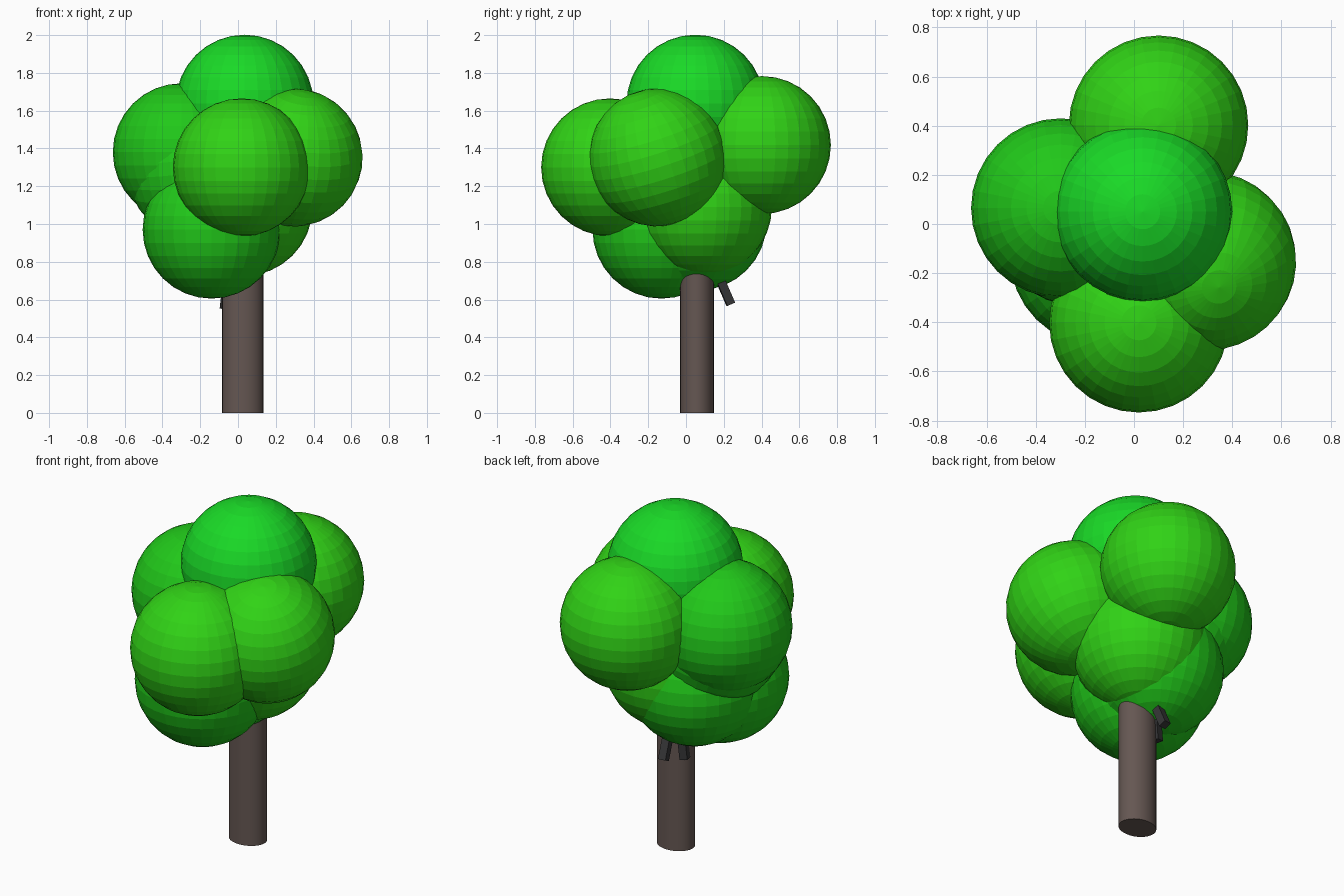
import bpy
from mathutils import Vector

if "Cube" in bpy.data.objects:
    bpy.data.objects.remove(bpy.data.objects["Cube"])


def material(name, rgb):
    mat = bpy.data.materials.new(name)
    mat.diffuse_color = (*rgb, 1)
    mat.use_nodes = True
    mat.node_tree.nodes["Principled BSDF"].inputs["Base Color"].default_value = mat.diffuse_color
    return mat


deep = material("deep_green", (0.01, 0.70, 0.02))
mid = material("mid_green", (0.015, 0.58, 0.01))
light = material("light_green", (0.03, 0.65, 0.008))
bark = material("bark", (0.13, 0.095, 0.085))
dark = material("dark_twig", (0.035, 0.035, 0.037))


def foliage(name, loc, mat, tilt=(0, 0, 0), radius=0.365):
    bpy.ops.mesh.primitive_uv_sphere_add(segments=32, ring_count=16, radius=radius,
                                         location=loc, rotation=tilt)
    ob = bpy.context.object
    ob.name = name
    ob.data.materials.append(mat)


def twig(name, a, b, width):
    a, b = Vector(a), Vector(b)
    bpy.ops.mesh.primitive_cube_add(size=1, location=(a + b) / 2)
    ob = bpy.context.object
    ob.name = name
    ob.scale = (width, width, (b - a).length)
    ob.rotation_euler = (b - a).to_track_quat('Z', 'Y').to_euler()
    ob.data.materials.append(dark)


# Foliage balls
foliage("foliage_top", (0.035, 0.05, 1.637), deep)
foliage("foliage_front", (0.02, -0.402, 1.30), light)
foliage("foliage_right", (0.295, -0.15, 1.352), light, (0.3, 0.15, 0))
foliage("foliage_back", (0.10, 0.402, 1.418), light)
foliage("foliage_left", (-0.298, 0.065, 1.38), mid)
foliage("foliage_inner_left", (-0.22, 0.03, 1.28), mid, (0.2, -0.2, 0))
foliage("foliage_lower_front", (-0.14, -0.13, 0.97), mid)
foliage("foliage_lower_back", (-0.10, 0.063, 1.013), mid)
foliage("foliage_lower_right", (0.03, 0.09, 1.09), light)

# Slightly oval trunk
bpy.ops.mesh.primitive_cylinder_add(vertices=32, radius=1, depth=1, location=(0.025, 0.058, 0.45))
trunk = bpy.context.object
trunk.name = "trunk"
trunk.scale = (0.109, 0.089, 0.9)
trunk.data.materials.append(bark)
bpy.ops.object.shade_smooth_by_angle()

# Two small twig stubs behind the trunk
twig("twig_back", (-0.01, 0.17, 0.73), (-0.018, 0.237, 0.575), 0.045)
twig("twig_left", (-0.05, 0.115, 0.73), (-0.07, 0.11, 0.55), 0.045)
